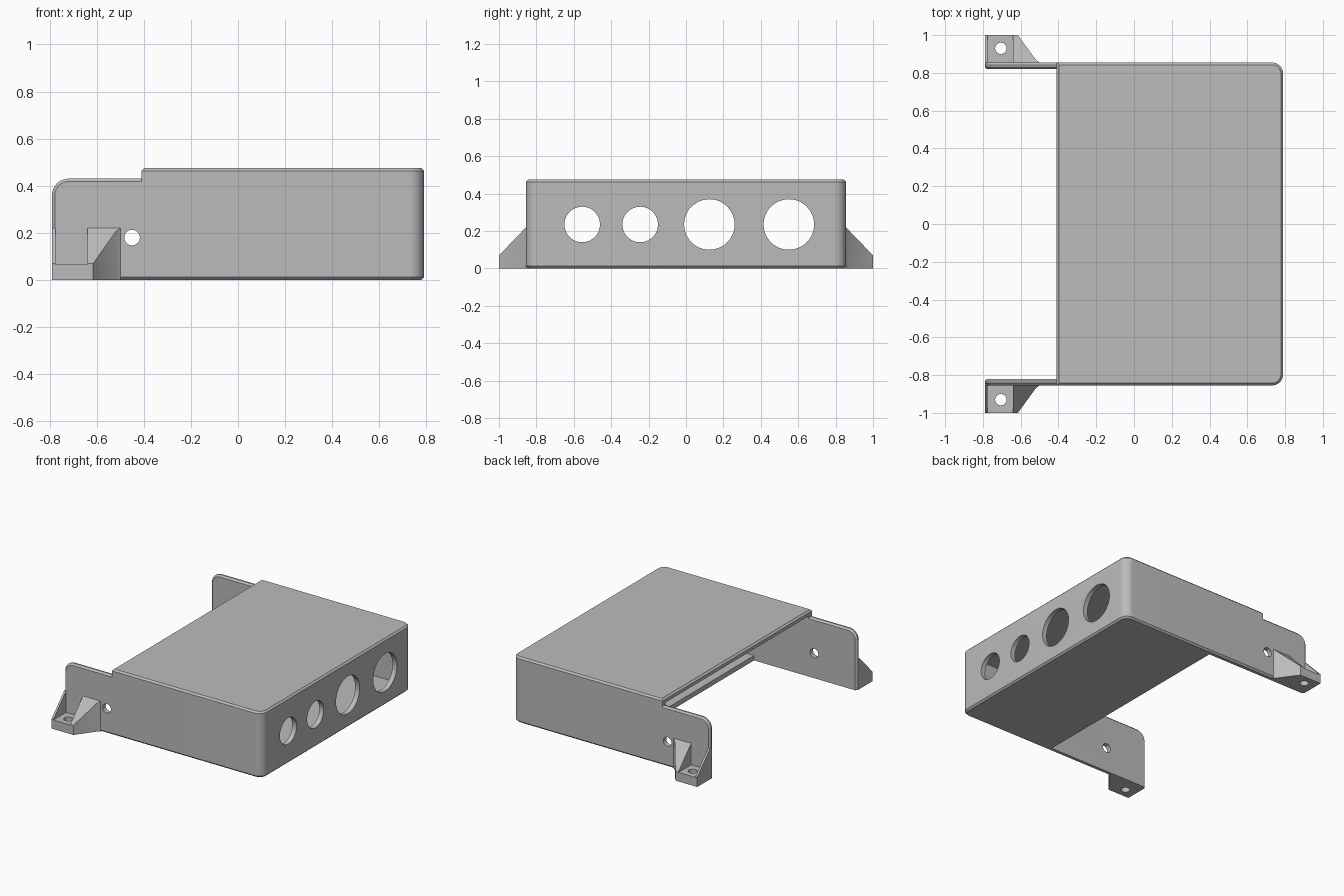
import bpy
import bmesh
from math import cos, sin, pi

if "Cube" in bpy.data.objects:
    bpy.data.objects.remove(bpy.data.objects["Cube"])

grey = bpy.data.materials.new("plain grey")
grey.use_nodes = True
grey.diffuse_color = (0.5, 0.5, 0.5, 1)
grey.node_tree.nodes["Principled BSDF"].inputs["Base Color"].default_value = (0.5, 0.5, 0.5, 1)

END, STEP, SIDE, WALL = 0.79, -0.41, 0.855, 0.035
HEIGHT, LOW_HEIGHT, CHAMFER = 0.475, 0.43, 0.012


def arc(cx, cy, r, start, stop, n=10):
    """Points on a circular arc, angles in radians."""
    return [(cx + r * cos(start + (stop - start) * i / n),
             cy + r * sin(start + (stop - start) * i / n)) for i in range(n + 1)]


def circle(cx, cy, r):
    return arc(cx, cy, r, 0, 2 * pi, 48)[:-1]


def rect(x0, x1, y0, y1):
    return [(x0, y0), (x1, y0), (x1, y1), (x0, y1)]


def prism(name, points, axis, lo, hi, chamfer_rule=None):
    """Extrude a 2D outline along an axis; chamfer the edges the rule picks."""
    place = {"x": lambda u, v, w: (w, u, v),
             "y": lambda u, v, w: (u, w, v),
             "z": lambda u, v, w: (u, v, w)}[axis]
    bm = bmesh.new()
    base = bm.faces.new([bm.verts.new(place(u, v, lo)) for u, v in points])
    top = bmesh.ops.extrude_face_region(bm, geom=[base], use_keep_orig=True)["geom"]
    index = "xyz".index(axis)
    for v in top:
        if isinstance(v, bmesh.types.BMVert):
            v.co[index] = hi
    bmesh.ops.recalc_face_normals(bm, faces=bm.faces)
    if chamfer_rule:
        edges = [e for e in bm.edges
                 if abs(e.verts[0].co[index] - e.verts[1].co[index]) < 1e-5
                 and chamfer_rule((e.verts[0].co + e.verts[1].co) / 2)]
        bmesh.ops.bevel(bm, geom=edges, offset=CHAMFER, segments=1,
                        profile=0.5, affect="EDGES")
    mesh = bpy.data.meshes.new(name)
    bm.to_mesh(mesh)
    bm.free()
    mesh.materials.append(grey)
    obj = bpy.data.objects.new(name, mesh)
    bpy.context.collection.objects.link(obj)
    return obj


def activate(obj):
    bpy.ops.object.select_all(action="DESELECT")
    obj.select_set(True)
    bpy.context.view_layer.objects.active = obj


def cut(obj, *prism_args):
    """Subtract a prism from the object."""
    cutter = prism("cutter", *prism_args)
    cutter.hide_render = True
    mod = obj.modifiers.new("cut", "BOOLEAN")
    mod.operation, mod.solver, mod.object = "DIFFERENCE", "EXACT", cutter
    activate(obj)
    bpy.ops.object.modifier_apply(modifier=mod.name)
    bpy.data.objects.remove(cutter)


def finish(obj, mirrored=False):
    activate(obj)
    if mirrored:
        mod = obj.modifiers.new("mirror", "MIRROR")
        mod.use_axis = (False, True, False)
        bpy.ops.object.modifier_apply(modifier=mod.name)
    bpy.ops.object.shade_smooth_by_angle(angle=pi / 6)


def plan(x0, x1, half, r):
    """Rectangle with its two +x corners rounded."""
    return ([(x0, -half)] + arc(x1 - r, r - half, r, -pi / 2, 0)
            + arc(x1 - r, half - r, r, 0, pi / 2) + [(x0, half)])


# Hollow box, open at the -x end, with a shorter floor
body = prism("box_body", plan(STEP, END, SIDE, 0.06), "z", 0, HEIGHT,
             lambda p: p.z > 0.1 or p.x > STEP + 0.01)
cut(body, plan(-0.6, END - WALL, SIDE - WALL, 0.025), "z", WALL, HEIGHT - WALL)
cut(body, rect(-0.6, 0.03, WALL - SIDE, SIDE - WALL), "z", -0.1, 0.1)

# Four round ports through the end wall
for y, r in ((-0.555, 0.095), (-0.245, 0.095), (0.125, 0.135), (0.55, 0.135)):
    cut(body, circle(y, 0.235, r), "x", 0.6, 1)
finish(body)

# Lower side walls reaching past the box, each with a small hole
r = 0.07
outline = ([(-END, 0), (STEP, 0), (STEP, LOW_HEIGHT)]
           + arc(r - END, LOW_HEIGHT - r, r, pi / 2, pi))
walls = prism("side_walls", outline, "y", -SIDE, WALL - SIDE,
              lambda p: p.x < STEP - 0.01 and (p.z > 0.01 or p.y < -0.84))
cut(walls, circle(-0.45, 0.18, 0.033), "y", -1, -0.7)
finish(walls, mirrored=True)

# Mounting feet: sloped block with a flared flank, a pocket and a screw hole
foot_plan = [(-END, -0.84), (-END, -1), (-0.615, -1), (-0.52, -0.87),
             (-0.5, -SIDE), (-0.5, -0.84)]
feet = prism("mounting_feet", foot_plan, "z", 0, 0.22)
cut(feet, [(-1.05, 0.018), (-0.83, 0.246), (-0.83, 0.4), (-1.05, 0.4)], "x", -1, 0)
cut(feet, rect(-0.775, -0.64, -1.1, -0.85), "z", 0.065, 0.4)
cut(feet, circle(-0.705, -0.93, 0.03), "z", -0.1, 0.3)
finish(feet, mirrored=True)
